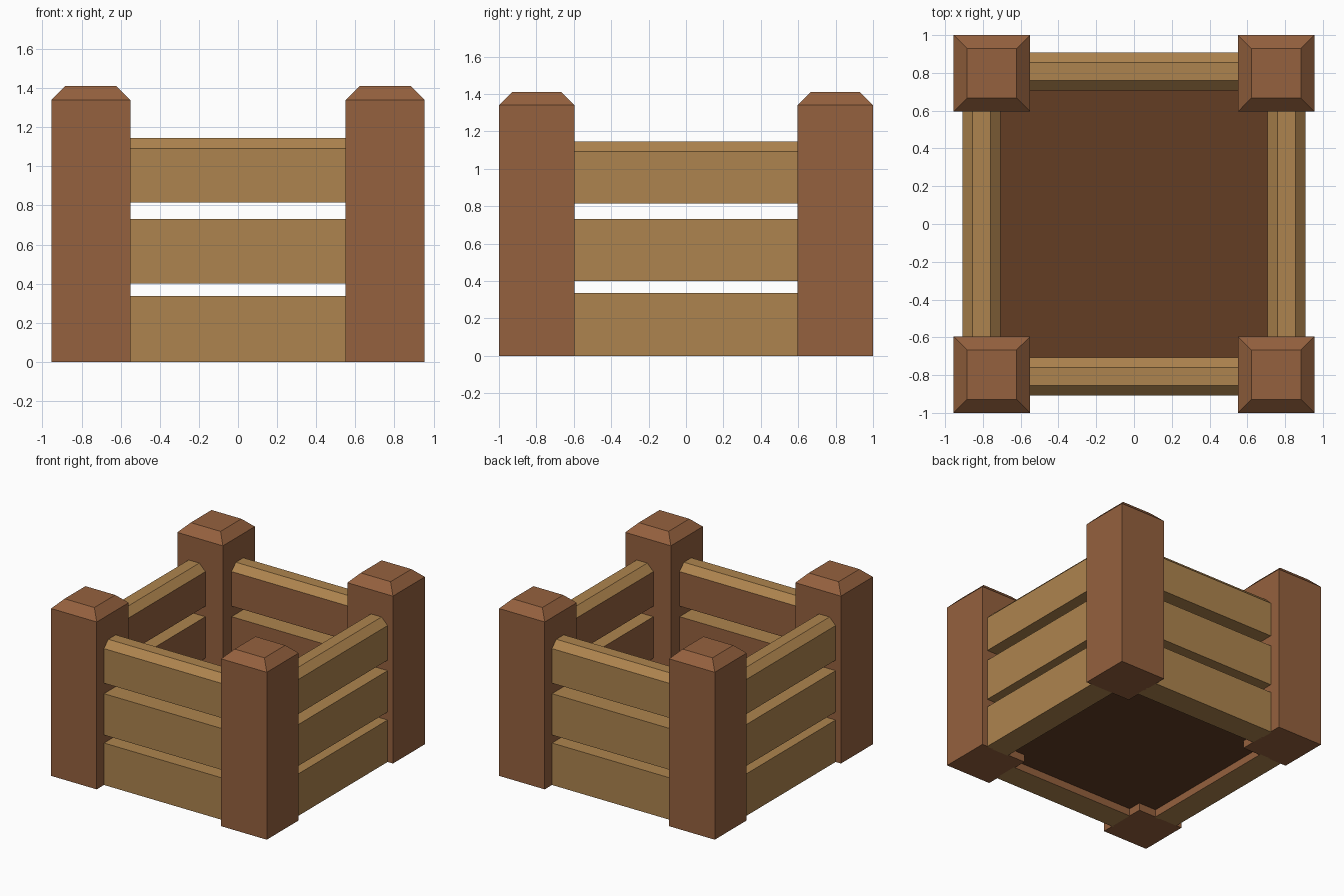
import bpy, bmesh
from mathutils import Matrix
from math import pi

if "Cube" in bpy.data.objects:
    bpy.data.objects.remove(bpy.data.objects["Cube"])


def srgb(h):
    c = [int(h[i:i + 2], 16) / 255 for i in (0, 2, 4)]
    return [v / 12.92 if v <= 0.04045 else ((v + 0.055) / 1.055) ** 2.4 for v in c] + [1]


def material(name, h):
    m = bpy.data.materials.new(name)
    m.diffuse_color = srgb(h)
    m.use_nodes = True
    m.node_tree.nodes["Principled BSDF"].inputs["Base Color"].default_value = m.diffuse_color
    return m


tan = material("tan wood", "AE844E")
brown = material("brown wood", "95613E")
soil = material("dark soil", "633D24")


def finish(bm, name, mats):
    bmesh.ops.recalc_face_normals(bm, faces=bm.faces[:])
    me = bpy.data.meshes.new(name)
    bm.to_mesh(me)
    bm.free()
    for m in mats:
        me.materials.append(m)
    ob = bpy.data.objects.new(name, me)
    bpy.context.collection.objects.link(ob)
    return ob


# Corner posts: square boxes with a chamfered top
def post(name, cx, cy):
    bm = bmesh.new()
    rings = []
    for z, r in ((0, 0.202), (1.34, 0.202), (1.41, 0.132)):
        rings.append([bm.verts.new((cx + sx * r, cy + sy * r, z))
                      for sx, sy in ((-1, -1), (1, -1), (1, 1), (-1, 1))])
    for a, b in zip(rings, rings[1:]):
        for i in range(4):
            j = (i + 1) % 4
            bm.faces.new((a[i], a[j], b[j], b[i]))
    bm.faces.new(rings[0][::-1])
    bm.faces.new(rings[-1])
    finish(bm, name, [brown])


for sx, xn in ((-1, "left"), (1, "right")):
    for sy, yn in ((-1, "front"), (1, "back")):
        post(f"{yn}_{xn}_post", sx * 0.753, sy * 0.798)


# Boards: profile pushed along x, tan outside with a brown inner face
def board(name, z0, z1, half, angle, bevel):
    yo, yi = -0.908, -0.706
    prof = [(yo, z0), (yi, z0)]
    if bevel:
        prof += [(yi, z1 - bevel), (yi - bevel, z1), (yo + bevel, z1), (yo, z1 - bevel)]
    else:
        prof += [(yi, z1), (yo, z1)]
    bm = bmesh.new()
    f = bm.faces.new([bm.verts.new((-half, y, z)) for y, z in prof])
    ext = bmesh.ops.extrude_face_region(bm, geom=[f])["geom"]
    bmesh.ops.translate(bm, vec=(2 * half, 0, 0),
                        verts=[v for v in ext if isinstance(v, bmesh.types.BMVert)])
    for f in bm.faces:
        if all(abs(v.co.y - yi) < 1e-4 for v in f.verts):
            f.material_index = 1
    bmesh.ops.rotate(bm, verts=bm.verts[:], cent=(0, 0, 0), matrix=Matrix.Rotation(angle, 3, 'Z'))
    finish(bm, name, [tan, brown])


for k, side in enumerate(("front", "right", "back", "left")):
    half = 0.56 if k % 2 == 0 else 0.605
    for level, z0, z1, bevel in (("lower", 0.0, 0.336, 0), ("middle", 0.4, 0.731, 0),
                                 ("upper", 0.815, 1.146, 0.054)):
        board(f"{side}_{level}_board", z0, z1, half, k * pi / 2, bevel)

# Soil bed between the boards
bm = bmesh.new()
bmesh.ops.create_grid(bm, x_segments=1, y_segments=1, size=0.708,
                      matrix=Matrix.Translation((0, 0, 0.06)))
finish(bm, "soil_bed", [soil])
